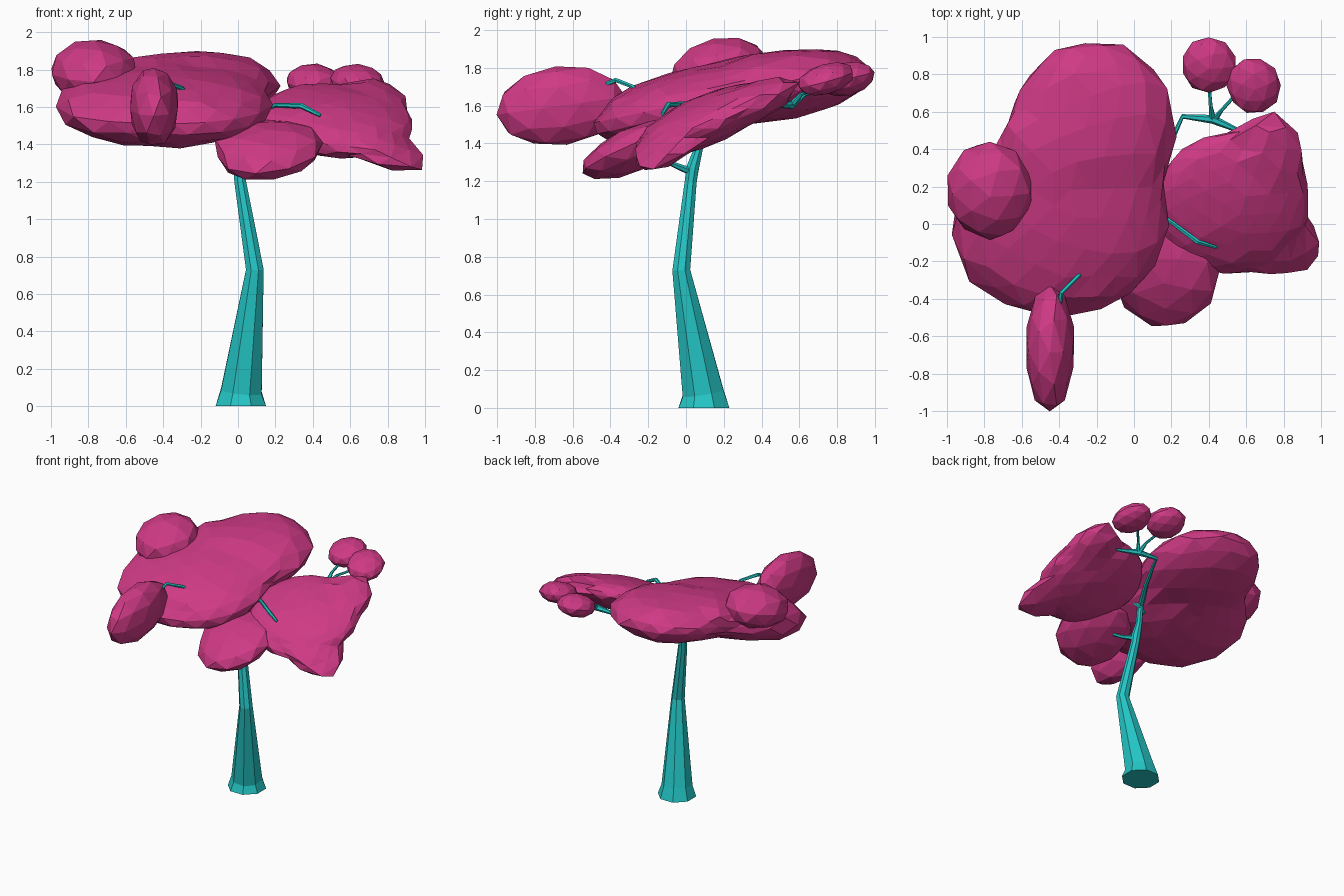
import bpy, bmesh, math, random
from mathutils import Vector, Euler

if "Cube" in bpy.data.objects:
    bpy.data.objects.remove(bpy.data.objects["Cube"])

random.seed(4)


def material(name, rgb):
    m = bpy.data.materials.new(name)
    m.diffuse_color = (*rgb, 1)
    m.use_nodes = True
    m.node_tree.nodes["Principled BSDF"].inputs["Base Color"].default_value = m.diffuse_color
    return m


PINK = material("leaf_pink", (0.62, 0.042, 0.235))
TEAL = material("bark_teal", (0.018, 0.56, 0.56))


def finish(name, bm, mat):
    bmesh.ops.recalc_face_normals(bm, faces=bm.faces)
    me = bpy.data.meshes.new(name)
    bm.to_mesh(me)
    bm.free()
    me.materials.append(mat)
    ob = bpy.data.objects.new(name, me)
    bpy.context.collection.objects.link(ob)
    return ob


def tube(name, path, sides):
    """Tapered tube through (x, y, z, radius) points."""
    bm = bmesh.new()
    pts = [Vector(p[:3]) for p in path]
    rings, q, last = [], None, None
    for i, p in enumerate(pts):
        d = (pts[min(i + 1, len(pts) - 1)] - pts[max(i - 1, 0)]).normalized()
        if i == 0:
            if d.z > 0.9:
                d = Vector((0, 0, 1))
            q = Vector((0, 0, 1)).rotation_difference(d)
        else:
            q = last.rotation_difference(d) @ q
        last = d
        ring = []
        for k in range(sides):
            a = math.tau * (k + 0.5) / sides
            ring.append(bm.verts.new(p + q @ Vector((math.cos(a), math.sin(a), 0)) * path[i][3]))
        rings.append(ring)
    for a, b in zip(rings, rings[1:]):
        for k in range(sides):
            n = (k + 1) % sides
            bm.faces.new((a[k], a[n], b[n], b[k]))
    bm.faces.new(rings[0])
    bm.faces.new(rings[-1])
    return finish(name, bm, TEAL)


def rotation(tilt):
    return Euler([math.radians(t) for t in tilt]).to_matrix()


def exit_distance(origin, ray, lobe):
    """Distance along a ray to the far side of an ellipsoid lobe, 0 if missed."""
    centre, radii, tilt = lobe
    inv = rotation(tilt).transposed()
    o = Vector([c / r for c, r in zip(inv @ (origin - Vector(centre)), radii)])
    d = Vector([c / r for c, r in zip(inv @ ray, radii)])
    a, b, c = d.dot(d), o.dot(d), o.dot(o) - 1
    disc = b * b - a * c
    return (-b + math.sqrt(disc)) / a if disc > 0 else 0


def blob(name, core, *lobes, detail=2, rough=0.025):
    """Faceted leaf mass: core ellipsoid pushed out to wrap extra lobes."""
    bm = bmesh.new()
    bmesh.ops.create_icosphere(bm, subdivisions=detail, radius=1.02)
    origin, rot = Vector(core[0]), rotation(core[2])
    for v in bm.verts:
        ray = rot @ Vector([c * r for c, r in zip(v.co, core[1])])
        reach = max([1] + [exit_distance(origin, ray, l) for l in lobes])
        v.co = origin + ray * reach * (1 + random.uniform(-rough, rough))
    return finish(name, bm, PINK)


# Trunk with flared foot and a bend
tube("trunk", [(0.015, 0.095, 0, 0.146), (0.018, 0.09, 0.08, 0.118),
               (0.09, -0.025, 0.73, 0.051), (0.012, 0.025, 1.2, 0.034),
               (0.008, 0.035, 1.27, 0.036), (0.005, 0.065, 1.37, 0.025),
               (0.02, 0.1, 1.52, 0.024)], 8)

# Branches
branches = {
    "front_low_branch": [(0.01, 0.03, 1.25, 0.022), (0.05, -0.07, 1.29, 0.014), (0.12, -0.16, 1.34, 0.01)],
    "left_branch": [(0.01, 0.08, 1.46, 0.02), (-0.14, 0.05, 1.52, 0.015), (-0.3, -0.05, 1.6, 0.012)],
    "front_branch": [(-0.22, -0.2, 1.6, 0.012), (-0.3, -0.28, 1.70, 0.012), (-0.39, -0.37, 1.735, 0.013),
                     (-0.40, -0.46, 1.70, 0.012), (-0.43, -0.55, 1.66, 0.01)],
    "right_branch": [(0.02, 0.1, 1.48, 0.018), (0.12, 0.06, 1.57, 0.013), (0.2, 0.01, 1.61, 0.012),
                     (0.34, -0.095, 1.605, 0.015), (0.44, -0.125, 1.555, 0.01)],
    "back_branch": [(0.015, 0.1, 1.5, 0.022), (0.12, 0.28, 1.55, 0.017), (0.22, 0.49, 1.6, 0.013),
                    (0.26, 0.575, 1.605, 0.013), (0.42, 0.56, 1.605, 0.024), (0.58, 0.49, 1.6, 0.01)],
    "back_twig_left": [(0.42, 0.56, 1.605, 0.02), (0.41, 0.63, 1.66, 0.011), (0.4, 0.76, 1.69, 0.009)],
    "back_twig_right": [(0.43, 0.56, 1.605, 0.018), (0.47, 0.61, 1.66, 0.01), (0.57, 0.72, 1.7, 0.009)],
}
for name, path in branches.items():
    tube(name, path, 6)

# Large left canopy: front lobe, back lobe and a bulge between them
blob("canopy_main", ((-0.34, 0.22, 1.66), (0.40, 0.55, 0.16), (12, 0, 0)),
     ((-0.40, 0.0, 1.6), (0.59, 0.50, 0.19), (14, 0, 0)),
     ((-0.22, 0.48, 1.705), (0.44, 0.51, 0.185), (9, 0, 0)),
     ((-0.40, 0.36, 1.73), (0.34, 0.36, 0.15), (10, 0, 0)), detail=3)
blob("canopy_left", ((-0.77, 0.18, 1.79), (0.23, 0.26, 0.165), (12, 0, 0)))
blob("canopy_front", ((-0.45, -0.66, 1.60), (0.132, 0.34, 0.21), (8, 0, 0)))

# Right canopy, sloping down to the front and to a pointed corner
blob("canopy_right", ((0.55, 0.10, 1.52), (0.35, 0.35, 0.10), (24, 6, 0)),
     ((0.52, 0.11, 1.525), (0.42, 0.40, 0.13), (23, 5, 0)),
     ((0.70, 0.31, 1.60), (0.20, 0.31, 0.10), (22, 6, -5)),
     ((0.77, -0.10, 1.39), (0.25, 0.19, 0.075), (18, 27, -12)), detail=3)
blob("canopy_front_low", ((0.17, -0.27, 1.37), (0.28, 0.30, 0.115), (24, 0, -15)),
     ((0.05, -0.24, 1.40), (0.18, 0.22, 0.09), (24, 5, 0)))

# Small back tufts
blob("tuft_left", ((0.40, 0.85, 1.74), (0.145, 0.15, 0.085), (14, 0, 0)))
blob("tuft_right", ((0.64, 0.74, 1.74), (0.14, 0.155, 0.08), (16, 0, 20)))
